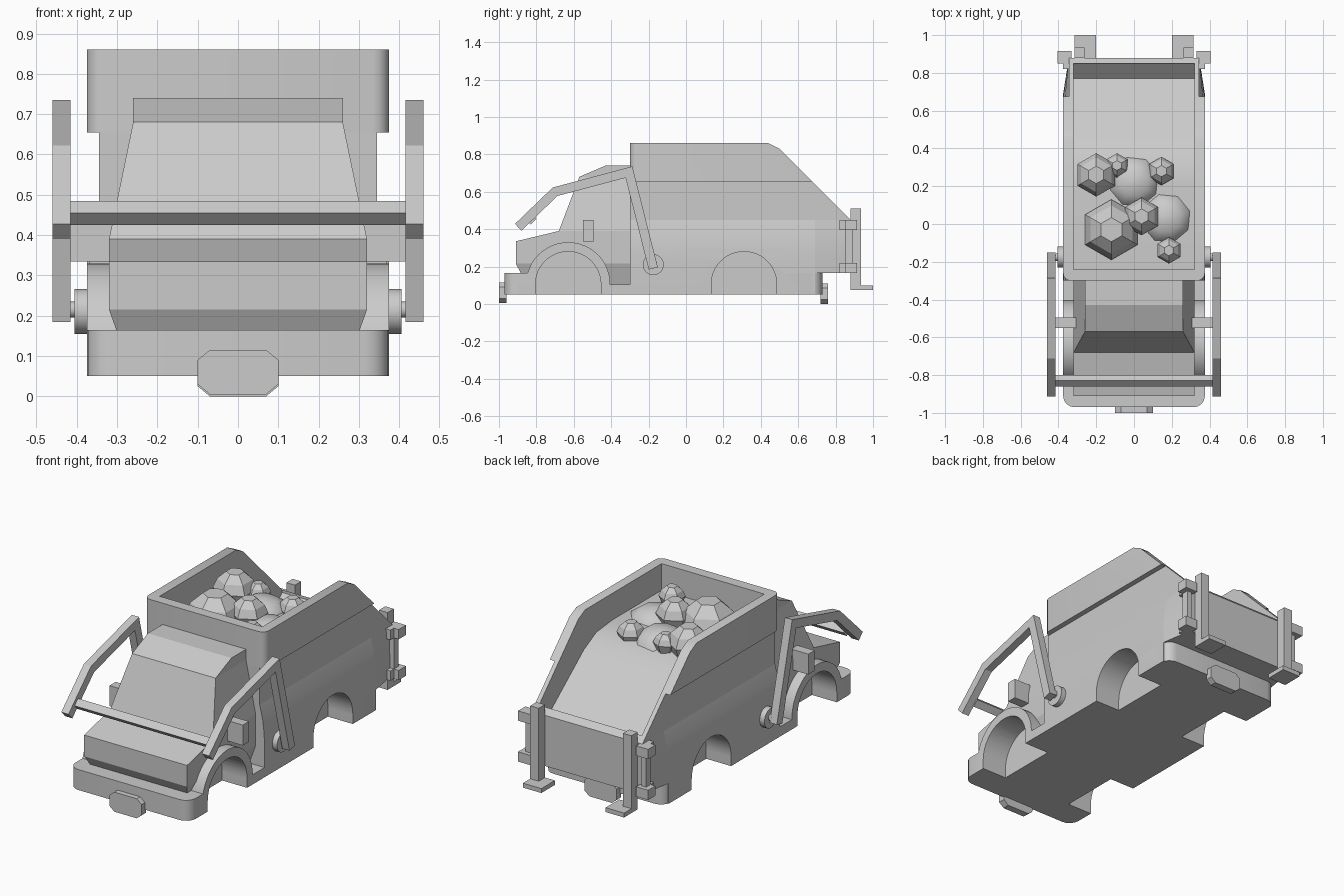
import bpy, bmesh, math
from mathutils import Vector

if "Cube" in bpy.data.objects:
    bpy.data.objects.remove(bpy.data.objects["Cube"])

grey = bpy.data.materials.new("plain grey")
grey.use_nodes = True
colour = (0.6, 0.6, 0.6, 1)
grey.diffuse_color = colour
grey.node_tree.nodes["Principled BSDF"].inputs["Base Color"].default_value = colour


def finish(name, bm):
    bmesh.ops.recalc_face_normals(bm, faces=bm.faces)
    me = bpy.data.meshes.new(name)
    bm.to_mesh(me)
    bm.free()
    me.materials.append(grey)
    ob = bpy.data.objects.new(name, me)
    bpy.context.collection.objects.link(ob)
    return ob


def prism_bm(pts, a, b, place):
    """Extrude a 2D outline from a to b; place maps (u, v, depth) to a point."""
    bm = bmesh.new()
    lo = [bm.verts.new(place(u, v, a)) for u, v in pts]
    hi = [bm.verts.new(place(u, v, b)) for u, v in pts]
    bm.faces.new(lo)
    bm.faces.new(hi)
    n = len(pts)
    for i in range(n):
        j = (i + 1) % n
        bm.faces.new((lo[i], lo[j], hi[j], hi[i]))
    return bm


def side(u, v, d):
    return (d, u, v)


def front(u, v, d):
    return (u, d, v)


def box(name, x, y, z, r=0.0, segs=4):
    """Box from ranges, with optional rounded vertical edges."""
    bm = prism_bm([(y[0], z[0]), (y[1], z[0]), (y[1], z[1]), (y[0], z[1])], x[0], x[1], side)
    if r:
        up = [e for e in bm.edges if abs(e.verts[0].co.z - e.verts[1].co.z) > 1e-4]
        bmesh.ops.bevel(bm, geom=up, offset=r, segments=segs, profile=0.5, affect='EDGES')
    return finish(name, bm)


def arch(cy, cz, r, bottom, n=24):
    arc = [(cy + r * math.cos(math.pi * i / n), cz + r * math.sin(math.pi * i / n))
           for i in range(n + 1)]
    return arc + [(cy - r, bottom), (cy + r, bottom)]


def cut(objs, cutters):
    for ob in objs:
        bpy.context.view_layer.objects.active = ob
        for c in cutters:
            m = ob.modifiers.new("cut", 'BOOLEAN')
            m.operation, m.solver, m.object = 'DIFFERENCE', 'EXACT', c
            bpy.ops.object.modifier_apply(modifier=m.name)


def smooth(ob, angle=30):
    bpy.ops.object.select_all(action='DESELECT')
    ob.select_set(True)
    bpy.context.view_layer.objects.active = ob
    bpy.ops.object.shade_smooth_by_angle(angle=math.radians(angle))


W = 0.375
FRONT_AXLE, REAR_AXLE = -0.63, 0.31

# Chassis and bumpers
chassis = box("chassis", (-W, W), (-0.9, 0.6), (0.05, 0.105))
front_bumper = box("front_bumper", (-W, W), (-0.97, -0.6), (0.05, 0.165), 0.06)
rear_bumper = box("rear_bumper", (-W, W), (0.3, 0.73), (0.05, 0.165), 0.06)
fender = finish("front_fenders", prism_bm(arch(FRONT_AXLE, 0.105, 0.225, 0.05), -W, W, side))

# Lower body, bowed in towards the top
half = [(W, 0.05), (W, 0.24), (0.372, 0.3), (0.364, 0.37), (0.345, 0.45)]
outline = half + [(-x, z) for x, z in reversed(half)]
lower_body = finish("lower_body", prism_bm(outline, -0.3, 0.69, front))
tail_outline = [(x, max(z, 0.165)) for x, z in half[1:]]
tail_outline = [(W, 0.165)] + tail_outline + [(-x, z) for x, z in reversed(tail_outline)] + [(-W, 0.165)]
bm = prism_bm(tail_outline, 0.69, 0.88, front)
for v in bm.verts:
    if v.co.y > 0.8:
        v.co.x = max(-0.345, min(0.345, v.co.x))
tail = finish("tail_body", bm)

# Hopper walls
hopper_lower = finish("hopper_lower_wall", prism_bm(
    [(-0.3, 0.45), (0.88, 0.45), (0.675, 0.655), (-0.3, 0.655)], -0.345, 0.345, side))
bm = prism_bm([(-0.3, 0.655), (0.675, 0.655), (0.5, 0.83), (0.44, 0.86), (-0.3, 0.86)], -W, W, side)
corners = [e for e in bm.edges if all(v.co.y < -0.29 for v in e.verts)
           and abs(e.verts[0].co.z - e.verts[1].co.z) > 0.1]
bmesh.ops.bevel(bm, geom=corners, offset=0.04, segments=4, profile=0.5, affect='EDGES')
hopper_upper = finish("hopper_upper_wall", bm)

# Cab, narrowed by height
bm = prism_bm([(-0.88, 0.16), (-0.91, 0.215), (-0.91, 0.335), (-0.68, 0.39), (-0.57, 0.68),
               (-0.43, 0.74), (-0.3, 0.74), (-0.3, 0.105), (-0.41, 0.105), (-0.41, 0.16)],
              -1, 1, side)
for h in (0.16, 0.215, 0.39, 0.68):
    bmesh.ops.bisect_plane(bm, geom=bm.verts[:] + bm.edges[:] + bm.faces[:], dist=1e-5,
                           plane_co=(0, 0, h), plane_no=(0, 0, 1))


def cab_half_width(z):
    if z < 0.215:
        return 0.32 - (0.215 - z) * 0.36
    return 0.32 - 0.06 * max(0, min(1, (z - 0.39) / 0.29))


for v in bm.verts:
    v.co.x *= cab_half_width(v.co.z)
cab = finish("cab", bm)

# Wheel wells and hopper cavity
wells = [finish("well_cutter", prism_bm(arch(y, 0.105, 0.175, -0.1), s * 0.22, s * 0.6, side))
         for y in (FRONT_AXLE, REAR_AXLE) for s in (-1, 1)]
cavity = finish("cavity_cutter", prism_bm(
    [(-0.24, 0.71), (0.2, 0.71), (0.34, 0.695), (0.45, 0.64), (0.77, 0.39), (0.85, 0.465),
     (0.85, 1), (-0.24, 1)], -0.32, 0.32, side))
cut([chassis, front_bumper, rear_bumper, fender, lower_body, cab], wells)
cut([lower_body, tail, hopper_lower, hopper_upper], [cavity])
for c in wells + [cavity]:
    bpy.data.objects.remove(c)
for ob in (front_bumper, rear_bumper, fender, lower_body, tail, hopper_upper):
    smooth(ob)

# Octagonal badge plates on the bumpers
for name, y0, y1, zc in (("front_plate", -1, -0.96, 0.06), ("rear_plate", 0.72, 0.76, 0.055)):
    p = [(0.1, 0.03), (0.07, 0.055), (-0.07, 0.055), (-0.1, 0.03)]
    p += [(-u, -v) for u, v in p]
    finish(name, prism_bm([(u, v + zc) for u, v in p], y0, y1, front))


def strip(path, h):
    """Outline of a mitred band around a 2D path."""
    pts = [Vector(p) for p in path]
    left, right = [], []
    for i, p in enumerate(pts):
        d0 = (p - pts[max(i - 1, 0)]).normalized() if i else (pts[1] - p).normalized()
        d1 = (pts[i + 1] - p).normalized() if i < len(pts) - 1 else d0
        t = (d0 + d1).normalized()
        off = Vector((-t.y, t.x)) * h / max(t.dot(d0), 0.3)
        left.append(tuple(p + off))
        right.append(tuple(p - off))
    return left + right[::-1]


def disc(cy, cz, r, n=24):
    return [(cy + r * math.cos(math.tau * i / n), cz + r * math.sin(math.tau * i / n))
            for i in range(n)]


# Parts on both sides
arm_outline = strip([(-0.175, 0.19), (-0.305, 0.705), (-0.7, 0.6), (-0.897, 0.41)], 0.025)
for s, label in ((1, "left"), (-1, "right")):
    def xs(a, b):
        return (s * a, s * b)
    finish(label + "_lift_arm", prism_bm(arm_outline, s * 0.415, s * 0.46, side))
    smooth(finish(label + "_arm_pivot", prism_bm(disc(-0.175, 0.21, 0.056), s * 0.34, s * 0.405, side)))
    smooth(finish(label + "_pivot_pin", prism_bm(disc(-0.175, 0.215, 0.02), s * 0.4, s * 0.42, side)))
    box(label + "_mirror", xs(0.3, 0.415), (-0.55, -0.495), (0.335, 0.45))
    for level, z in (("lower", (0.165, 0.22)), ("upper", (0.395, 0.45))):
        box(f"{label}_{level}_hinge", xs(0.33, 0.405), (0.85, 0.915), z)
        box(f"{label}_{level}_hinge_strap", xs(0.33, 0.375), (0.82, 0.87), z)
    box(label + "_hinge_rod", xs(0.345, 0.375), (0.85, 0.89), (0.2, 0.41))
    box(label + "_rear_post", xs(0.262, 0.315), (0.88, 0.935), (0.075, 0.51))
    box(label + "_post_foot", xs(0.2, 0.315), (0.88, 1.0), (0.075, 0.1))

# Cross bar between the arms
finish("arm_cross_bar", prism_bm(strip([(-0.845, 0.44), (-0.815, 0.47)], 0.021), -0.42, 0.42, side))


def lathe(name, loc, rings, n, turn):
    """Stack rings of (radius, height) into a faceted solid."""
    bm = bmesh.new()
    loops = [[bm.verts.new((loc[0] + r * math.cos(math.tau * i / n + turn),
                            loc[1] + r * math.sin(math.tau * i / n + turn), loc[2] + h))
              for i in range(n)] for r, h in rings]
    for a, b in zip(loops, loops[1:]):
        for i in range(n):
            j = (i + 1) % n
            bm.faces.new((a[i], a[j], b[j], b[i]))
    bm.faces.new(loops[0])
    bm.faces.new(loops[-1])
    return finish(name, bm)


# Faceted lumps and soft mounds of the load
lumps = [(-0.12, -0.03, 0.16, 0.85), (-0.2, 0.26, 0.115, 0.84), (0.04, 0.04, 0.1, 0.84),
         (0.145, 0.28, 0.075, 0.78), (0.185, -0.14, 0.07, 0.81), (-0.09, 0.31, 0.065, 0.79)]
for i, (x, y, r, top) in enumerate(lumps):
    lathe(f"load_lump_{i + 1}", (x, y, top - 0.8 * r),
          [(0.7 * r, -0.7 * r), (r, 0), (0.8 * r, 0.45 * r), (0.4 * r, 0.8 * r)], 6, math.pi / 6)
for i, (x, y, r) in enumerate([(0, 0.22, 0.15), (0.17, 0.03, 0.15)]):
    smooth(lathe(f"load_mound_{i + 1}", (x, y, 0.66),
                 [(r, 0), (0.85 * r, 0.06), (0.5 * r, 0.095), (0.1 * r, 0.105)], 8, 0.3), 80)
